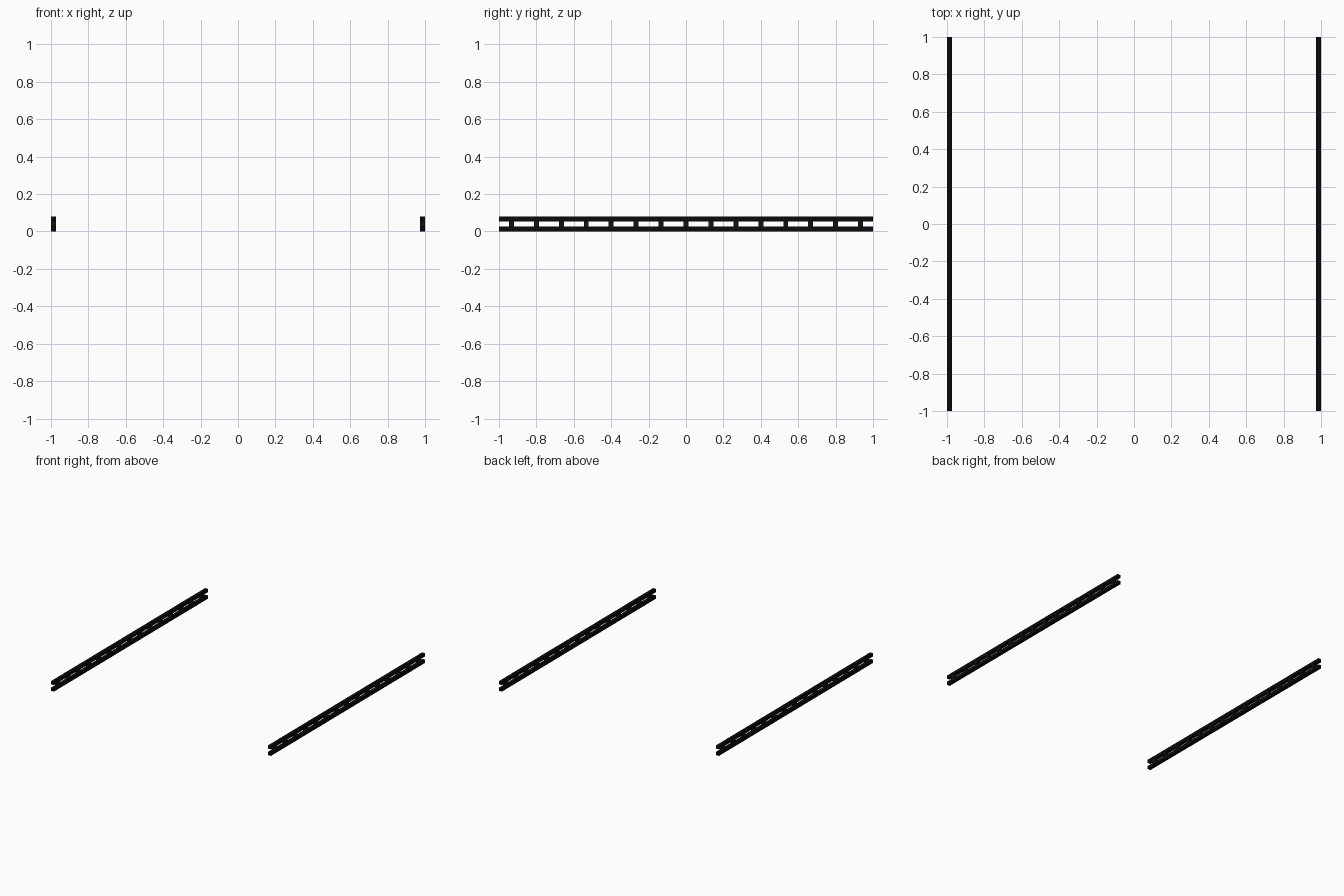
import bpy

if "Cube" in bpy.data.objects:
    bpy.data.objects.remove(bpy.data.objects["Cube"])

U = 2 / 75          # bar thickness: 75 units along the length
X = 1 - U / 2       # centre line of each rail pair


def flat(name, v):
    m = bpy.data.materials.new(name)
    m.diffuse_color = (v, v, v, 1)
    m.use_nodes = True
    m.node_tree.nodes["Principled BSDF"].inputs["Base Color"].default_value = m.diffuse_color
    return m


black = flat("black", 0.003)
charcoal = flat("charcoal", 0.006)


def bar(name, loc, size, mat):
    bpy.ops.mesh.primitive_cube_add(size=1, location=loc)
    o = bpy.context.object
    o.name = name
    o.scale = size
    bpy.ops.object.transform_apply(location=False, rotation=False, scale=True)
    o.data.materials.append(mat)
    return o


for side, sx in (("left", -1), ("right", 1)):
    # long lower and upper rails
    bar(side + "_bottom_rail", (sx * X, 0, U / 2), (U, 2, U), black)
    bar(side + "_top_rail", (sx * X, 0, 2.5 * U), (U, 2, U), black)
    # short posts spaced between the rails
    for i in range(15):
        bar(f"{side}_post_{i + 1}", (sx * X, -1 + U * (5 * i + 2.5), 1.5 * U),
            (U, U, U), charcoal)
